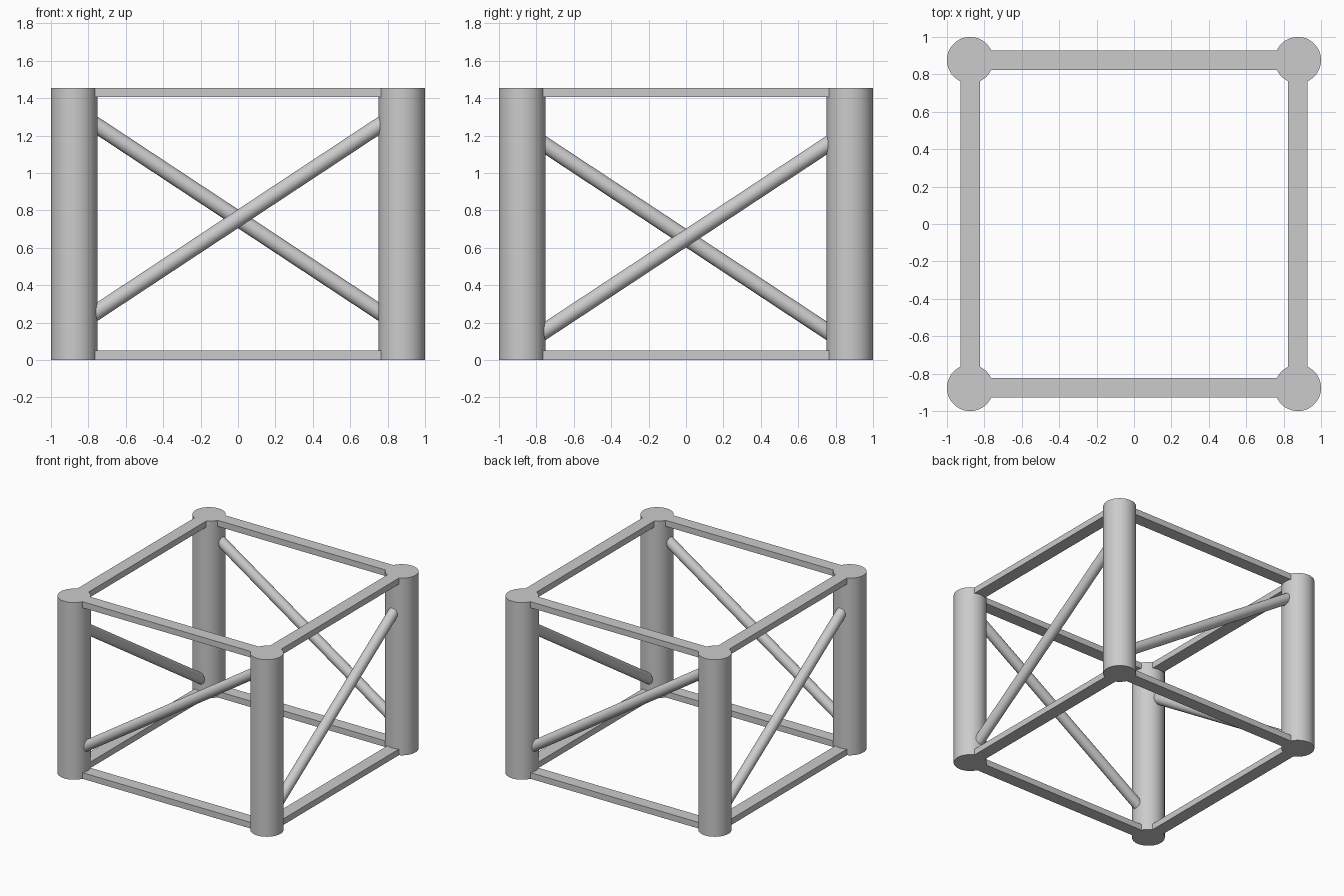
import bpy
from math import pi
from mathutils import Vector, Matrix

if "Cube" in bpy.data.objects:
    bpy.data.objects.remove(bpy.data.objects["Cube"])

C = 0.876        # post centre offset
R = 0.124        # post radius
H = 1.455        # overall height
BW, BH = 0.104, 0.05   # beam width and height


def rod(name, a, b, r, sides):
    a, b = Vector(a), Vector(b)
    d = b - a
    bpy.ops.mesh.primitive_cylinder_add(vertices=sides, radius=r, depth=d.length)
    ob = bpy.context.object
    ob.name = name
    ob.matrix_world = Matrix.Translation((a + b) / 2) @ d.to_track_quat('Z', 'Y').to_matrix().to_4x4()
    bpy.ops.object.shade_smooth_by_angle()
    return ob


def beam(name, centre, size):
    bpy.ops.mesh.primitive_cube_add(size=1, location=centre)
    ob = bpy.context.object
    ob.name = name
    ob.scale = size
    bpy.ops.object.transform_apply(location=False, rotation=False, scale=True)


# Corner posts
for sx, xn in ((-1, "left"), (1, "right")):
    for sy, yn in ((-1, "front"), (1, "back")):
        rod(f"{yn}_{xn}_post", (sx * C, sy * C, 0), (sx * C, sy * C, H), R, 48)

# Flat beams, flush with the top and bottom of the posts
L = 2 * (C - R + 0.025)
for z, zn in ((BH / 2, "bottom"), (H - BH / 2, "top")):
    for s, yn, xn in ((-1, "front", "left"), (1, "back", "right")):
        beam(f"{zn}_{yn}_beam", (0, s * C, z), (L, BW, BH))
        beam(f"{zn}_{xn}_beam", (s * C, 0, z), (BW, L, BH))

# Diagonal braces, opposite sides mirrored by a half turn
E = C - 0.06
RISE = E * 0.66
for s, yn, xn in ((1, "front", "right"), (-1, "back", "left")):
    rod(f"{yn}_brace", (-s * E, -s * C, 0.755 - RISE), (s * E, -s * C, 0.755 + RISE), 0.042, 32)
    rod(f"{xn}_brace", (s * C, -s * E, 0.652 - RISE), (s * C, s * E, 0.652 + RISE), 0.042, 32)
